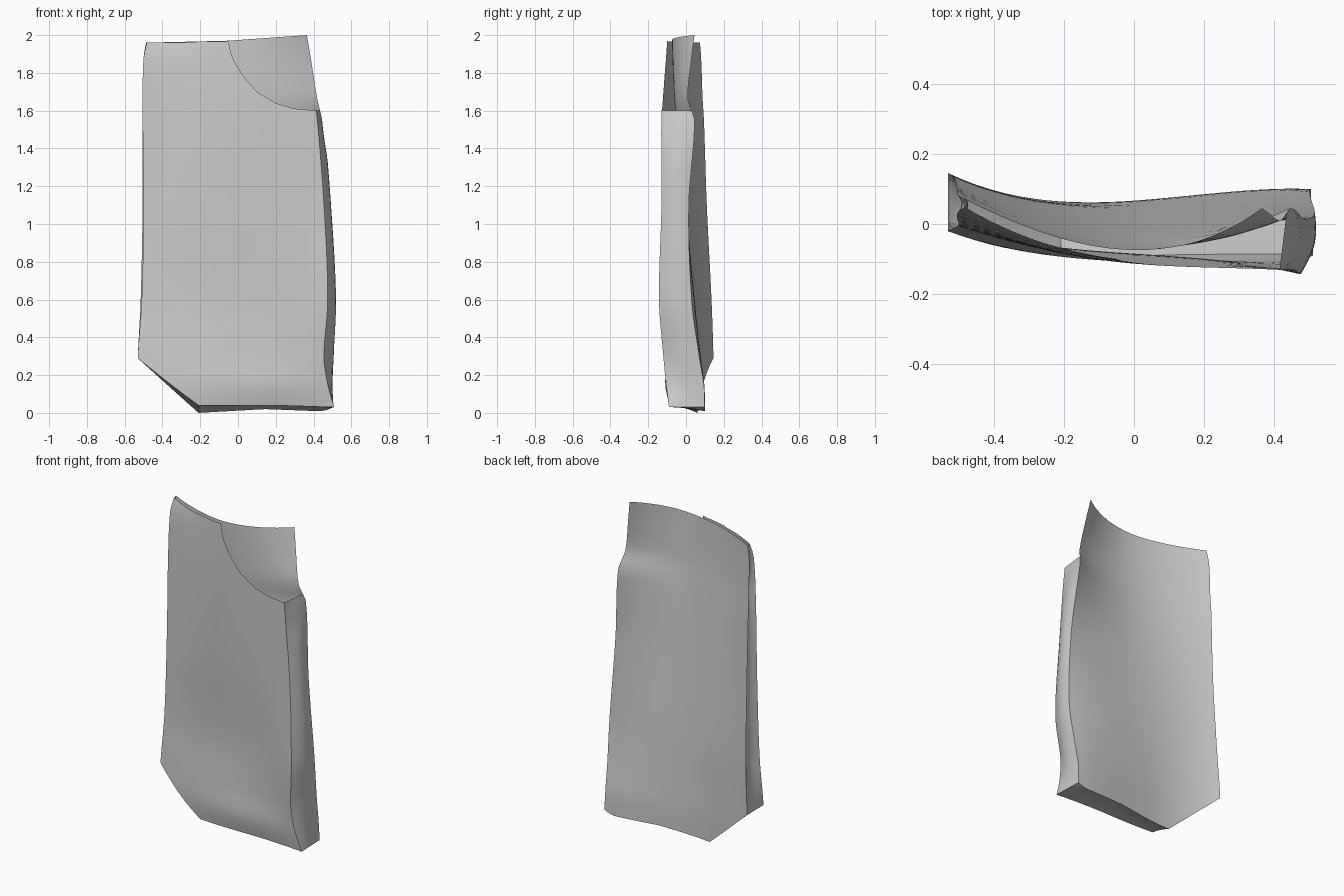
import bpy, math
from mathutils import Vector

if "Cube" in bpy.data.objects:
    bpy.data.objects.remove(bpy.data.objects["Cube"])

# Edge profiles by height: z, left x, right x, then y at four places left to right
FRONT = [(.03, -.53, .51, -.02, -.08, -.085, -.09), (.15, -.53, .475, -.025, -.095, -.11, -.105),
         (.3, -.53, .455, -.02, -.085, -.10, -.12), (.6, -.51, .475, -.01, -.07, -.095, -.143),
         (1.1, -.50, .455, 0, -.085, -.112, -.13), (1.6, -.505, .415, .02, -.085, -.12, -.13),
         (1.88, -.5, .38, .035, -.075, -.115, -.115), (1.97, -.48, .36, .05, -.07, -.11, -.10)]
BACK = [(0, -.53, .505, .14, .06, .08, .10), (.15, -.53, .50, .145, .063, .08, .095),
        (.3, -.53, .505, .145, .06, .07, .07), (.6, -.515, .515, .135, .05, .045, .03),
        (1.1, -.505, .485, .11, .012, -.005, .015), (1.55, -.505, .445, .095, -.025, -.045, .045),
        (1.66, -.503, .42, .088, -.033, -.06, .01), (1.88, -.50, .385, .08, -.04, -.068, .03),
        (2, -.478, .365, .07, -.045, -.07, .045)]
CUT = [(-.05, 1.97), (-.04, 1.91), (-.02, 1.86), (.03, 1.78), (.1, 1.70),
       (.2, 1.64), (.3, 1.61), (.42, 1.60)]
ROWS = 40


def lerp(points, x):
    for (a, p), (b, q) in zip(points, points[1:]):
        if x <= b:
            return p + (q - p) * (x - a) / (b - a)
    return points[-1][1]


def smooth(table, z, k):
    # Cubic interpolation with finite-difference tangents
    z = min(max(z, table[0][0]), table[-1][0])
    i = next(j for j in range(len(table) - 1) if z <= table[j + 1][0])

    def slope(j):
        a, b = table[max(j - 1, 0)], table[min(j + 1, len(table) - 1)]
        return (b[k] - a[k]) / (b[0] - a[0])
    p, q = table[i], table[i + 1]
    h = q[0] - p[0]
    t = (z - p[0]) / h
    return ((2*t**3 - 3*t*t + 1) * p[k] + (t**3 - 2*t*t + t) * h * slope(i)
            + (3*t*t - 2*t**3) * q[k] + (t**3 - t*t) * h * slope(i + 1))


def point(table, s, z):
    xl, xr, a, b, c, d = (smooth(table, z, k) for k in range(1, 7))
    u = 3 * s
    y = (-a * (u-1) * (u-2) * (u-3) / 6 + b * u * (u-2) * (u-3) / 2
         - c * u * (u-1) * (u-3) / 2 + d * u * (u-1) * (u-2) / 6)
    return Vector((xl + (xr - xl) * s, y, z))


def front_bottom(s):
    return lerp([(0, .29), (.31, .04), (.7, .04), (1, .03)], s)


def back_bottom(s):
    return lerp([(0, .29), (.31, 0), (.65, .02), (.95, .008), (1, .03)], s)


def back_top(s):
    return lerp([(0, 1.96), (.5, 1.97), (1, 2.0)], s)


def grid_object(name, cols):
    n = len(cols[0])
    verts = [v for col in cols for v in col]
    faces = [(i*n+j, i*n+j+1, (i+1)*n+j+1, (i+1)*n+j)
             for i in range(len(cols) - 1) for j in range(n - 1)]
    mesh = bpy.data.meshes.new(name)
    mesh.from_pydata(verts, [], faces)
    ob = bpy.data.objects.new(name, mesh)
    bpy.context.collection.objects.link(ob)
    bpy.ops.object.select_all(action='DESELECT')
    ob.select_set(True)
    bpy.context.view_layer.objects.active = ob
    bpy.ops.object.shade_smooth_by_angle(angle=math.radians(35))


def panel(name, table, bottom, tops, flip=False):
    # Columns running from the top edge down to the bottom edge
    cols = [[point(table, s, t + (bottom(s) - t) * j / ROWS) for j in range(ROWS + 1)]
            for s, t in tops]
    grid_object(name, cols[::-1] if flip else cols)


S = [.31 * i / 8 for i in range(8)] + [.31 + .69 * i / 20 for i in range(21)]

# Back panel, full height
panel("back_panel", BACK, back_bottom, [(s, back_top(s)) for s in S], True)

# Front panel: columns right of the middle end on the curved cut
tops = [(.31 * i / 8, 1.96) for i in range(8)] + [(.31 + .2 * i / 6, 1.965) for i in range(6)]
for i in range(29):
    x = -.05 + .465 * (i / 28) ** 1.6
    z = lerp(CUT, x)
    xl, xr = smooth(FRONT, z, 1), smooth(FRONT, z, 2)
    tops.append((min(1, (x - xl) / (xr - xl)), z))
tops[-1] = (1, 1.6)
panel("front_panel", FRONT, front_bottom, sorted(tops))


def gusset(name, path, bulge, steps=6):
    # Strip from the front edge to the back edge, bowed along the bulge vector
    cols = []
    for s, zf, zb, fade in path:
        a, b = point(FRONT, s, zf), point(BACK, s, zb)
        cols.append([a.lerp(b, j / steps)
                     + Vector(bulge) * fade * math.sin(math.pi * j / steps)
                     for j in range(steps + 1)])
    grid_object(name, cols)


# Side and bottom gussets: the left folds inward, the right bows outward
N = 40
left, right = [], []
for i in range(N + 1):
    t = i / N
    fade = min(1, 6 * t, 6 * (1 - t))
    zl, zr = 1.96 - 1.67 * t, 1.6 - 1.57 * t
    left.append((0, zl, zl, fade))
    right.append((1, zr, zr, fade))
gusset("left_gusset", left[::-1], (.03, 0, 0))
gusset("right_gusset", right, (.02, 0, 0))
gusset("bottom_gusset", [(s, front_bottom(s), back_bottom(s), min(1, 8*s, 8*(1-s)))
                         for s in S], (0, 0, .006))
